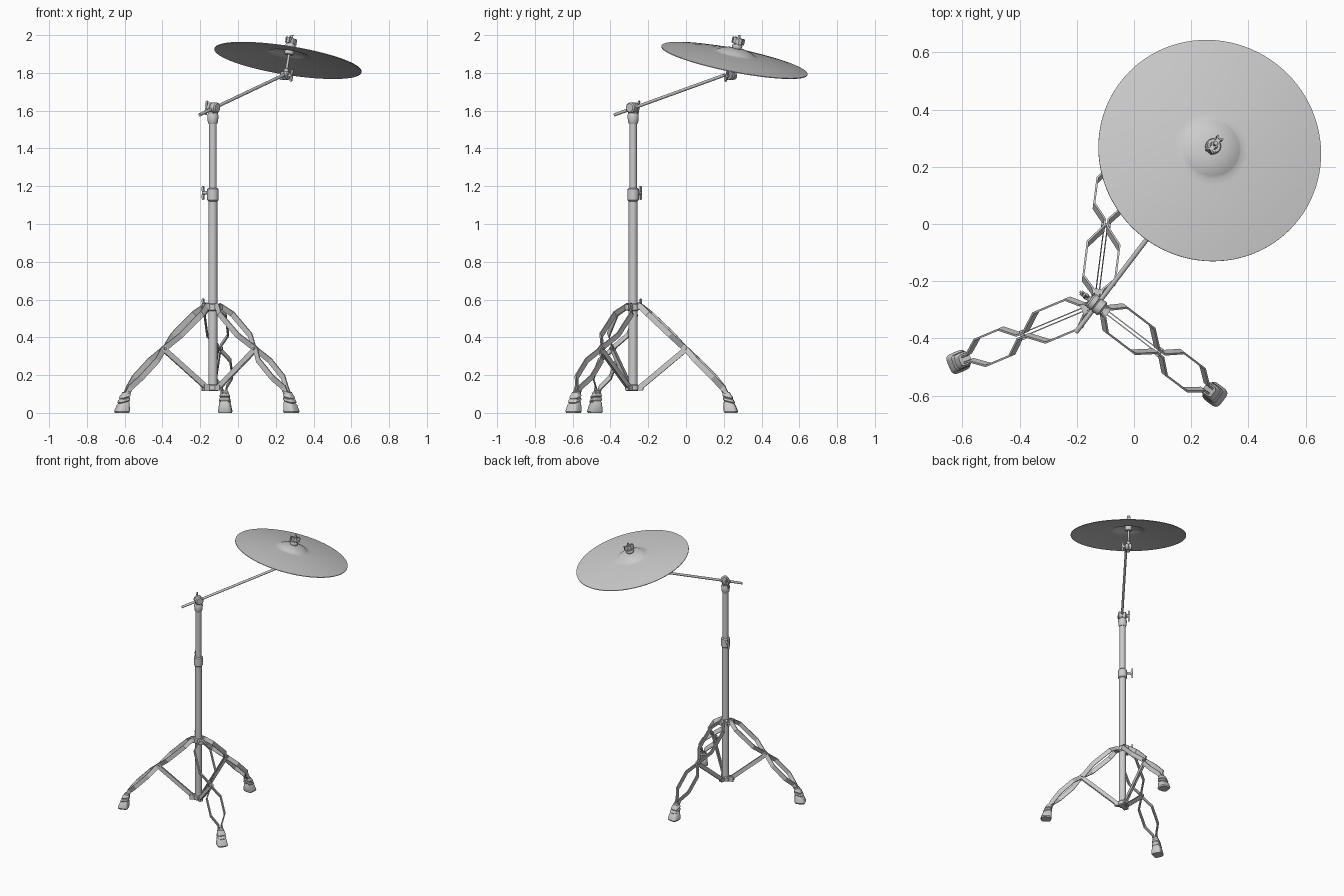
import bpy, bmesh, math
from mathutils import Vector, Matrix

if "Cube" in bpy.data.objects:
    bpy.data.objects.remove(bpy.data.objects["Cube"])

COL = Vector((-0.133, -0.28, 0))              # column position
Z = Vector((0, 0, 1))
KNOB = Vector((-0.79, 0.61, 0)).normalized()  # direction of the wing bolts


def finish(name, bm, smooth=True):
    bmesh.ops.remove_doubles(bm, verts=bm.verts, dist=1e-5)
    bmesh.ops.recalc_face_normals(bm, faces=bm.faces)
    me = bpy.data.meshes.new(name)
    bm.to_mesh(me)
    bm.free()
    ob = bpy.data.objects.new(name, me)
    bpy.context.collection.objects.link(ob)
    if smooth:
        bpy.ops.object.select_all(action='DESELECT')
        bpy.context.view_layer.objects.active = ob
        ob.select_set(True)
        bpy.ops.object.shade_smooth_by_angle(angle=math.radians(35))
    return ob


def lathe(name, profile, origin, axis=Z, n=32):
    """Revolve (radius, height) points round an axis."""
    rot = Z.rotation_difference(axis).to_matrix()
    bm = bmesh.new()
    rings = [[bm.verts.new(origin + rot @ Vector((r * math.cos(k * math.tau / n),
              r * math.sin(k * math.tau / n), h))) for k in range(n)] for r, h in profile]
    for a, b in zip(rings, rings[1:]):
        for k in range(n):
            j = (k + 1) % n
            bm.faces.new((a[k], a[j], b[j], b[k]))
    return finish(name, bm)


def rod(name, p, q, r, n=20):
    d = q - p
    L = d.length
    return lathe(name, [(0, 0), (r, 0), (r, L), (0, L)], p, d.normalized(), n)


def sleeve(name, z0, z1, r, b=0.006):
    return lathe(name, [(0, z0), (r - b, z0), (r, z0 + b), (r, z1 - b), (r - b, z1), (0, z1)], COL)


def box(name, centre, x, y, z, size, bevel=0.003):
    """Bevelled box on three given axes."""
    bm = bmesh.new()
    bmesh.ops.create_cube(bm, size=1)
    m = Matrix((x * size[0], y * size[1], z * size[2])).transposed().to_4x4()
    m.translation = centre
    bm.transform(m)
    bmesh.ops.bevel(bm, geom=bm.edges[:], offset=bevel, segments=2, affect='EDGES')
    return finish(name, bm)


def wing_bolt(name, base, d, up, stem, span=0.034):
    """Stem with a two-eared plate."""
    rod(name + "_stem", base, base + d * (stem + 0.012), 0.009)
    half = [(0, 0.007), (0.006, 0.016), (0.006, span), (0.013, span + 0.003),
            (0.018, span - 0.004), (0.018, 0.012), (0.014, 0.0)]
    outline = half + [(a, -b) for a, b in reversed(half[:-1])]
    side = d.cross(up).normalized() * 0.004
    bm = bmesh.new()
    vs = [bm.verts.new(base + d * (stem + a) + up * b - side) for a, b in outline]
    f = bm.faces.new(vs)
    ext = bmesh.ops.extrude_face_region(bm, geom=[f])
    bmesh.ops.translate(bm, vec=side * 2, verts=[v for v in ext['geom'] if isinstance(v, bmesh.types.BMVert)])
    finish(name, bm)


def ribbon(name, pts, width_dir, width, thick):
    """Flat strip following a path."""
    bm = bmesh.new()
    rows = [[bm.verts.new(p + width_dir * s * width / 2) for s in (-1, 1)] for p in pts]
    for a, b in zip(rows, rows[1:]):
        bm.faces.new((a[0], a[1], b[1], b[0]))
    ob = finish(name, bm, False)
    m = ob.modifiers.new("thickness", 'SOLIDIFY')
    m.thickness, m.offset, m.use_even_offset = thick, 0, True


# Column tubes and collars
rod("lower_tube", COL + Z * 0.12, COL + Z * 1.16, 0.024, 32)
rod("upper_tube", COL + Z * 1.1, COL + Z * 1.56, 0.02, 32)
sleeve("height_collar", 1.12, 1.19, 0.03)
sleeve("leg_top_collar", 0.54, 0.58, 0.031)
sleeve("leg_bottom_collar", 0.115, 0.15, 0.031)
lathe("top_collar", [(0, 1.53), (0.022, 1.53), (0.027, 1.54), (0.03, 1.575), (0.024, 1.588), (0, 1.588)], COL)
wing_bolt("height_bolt", COL + Z * 1.165 + KNOB * 0.02, KNOB, Z, 0.034)
wing_bolt("leg_bolt", COL + Z * 0.575 + KNOB * 0.02, KNOB, Z, 0.034, 0.028)

# Legs: (radius, height, half spread) along each strip
LEG = [(0.025, 0.572, 0.012), (0.045, 0.56, 0.018), (0.085, 0.525, 0.056), (0.205, 0.412, 0.056),
       (0.265, 0.352, 0.006), (0.29, 0.33, 0.006), (0.34, 0.278, 0.05), (0.43, 0.188, 0.05),
       (0.478, 0.135, 0.012), (0.50, 0.09, 0.010)]
for i, ang in enumerate((82.8, 202.8, 322.8), 1):
    R = Vector((math.cos(math.radians(ang)), math.sin(math.radians(ang)), 0))
    T = Z.cross(R)
    N = (R + Z).normalized()
    for s, tag in ((1, "left"), (-1, "right")):
        ribbon(f"leg_{i}_{tag}_strip", [COL + R * r + Z * z + T * s * h for r, z, h in LEG], N, 0.03, 0.007)
        # Brace: pair of flat bars from the leg joint to the bottom collar
        a, b = COL + R * 0.285 + Z * 0.34, COL + R * 0.035 + Z * 0.133
        d = (b - a).normalized()
        ribbon(f"brace_{i}_{tag}", [a + T * s * 0.006, b + T * s * 0.006], d.cross(T).normalized(), 0.028, 0.004)
    rod(f"leg_{i}_joint_pin", COL + R * 0.278 + Z * 0.342 - T * 0.017, COL + R * 0.278 + Z * 0.342 + T * 0.017, 0.008)
    for z, nm in ((0.133, "bottom"), (0.56, "top")):
        box(f"leg_{i}_{nm}_lug", COL + R * 0.036 + Z * z, R, T, Z, (0.036, 0.03, 0.03))
    # Rubber foot: rounded-square sections with ribs
    rings = [(0.0, 0.522, 0.033), (0.008, 0.522, 0.037), (0.05, 0.515, 0.03), (0.056, 0.513, 0.025),
             (0.062, 0.512, 0.03), (0.074, 0.509, 0.028), (0.078, 0.508, 0.023), (0.084, 0.506, 0.027),
             (0.095, 0.504, 0.025), (0.1, 0.502, 0.021), (0.113, 0.496, 0.02)]
    bm = bmesh.new()
    loops = []
    for z, r, w in rings:
        loop = []
        for k in range(24):
            c, sn = math.cos(k * math.tau / 24), math.sin(k * math.tau / 24)
            sq = lambda v: math.copysign(abs(v) ** 0.5, v)
            loop.append(bm.verts.new(COL + R * (r + w * sq(c)) + T * (w * sq(sn))
                                     + Z * (z + (sq(c) * w * -0.25 if z > 0.01 else 0))))
        loops.append(loop)
    for a, b in zip(loops, loops[1:]):
        for k in range(24):
            j = (k + 1) % 24
            bm.faces.new((a[k], a[j], b[j], b[k]))
    bm.faces.new(loops[0])
    bm.faces.new(loops[-1])
    finish(f"foot_{i}", bm)

# Boom arm and its tilter
BOOM0, BOOM1 = Vector((-0.203, -0.378, 1.578)), Vector((0.242, 0.205, 1.789))
B = (BOOM1 - BOOM0).normalized()
HUB = COL + Z * 1.615
rod("boom_arm", BOOM0, BOOM1, 0.0085)
lathe("boom_tilter", [(0, -0.032), (0.022, -0.032), (0.028, -0.026), (0.028, -0.003), (0.024, -0.001),
                      (0.024, 0.001), (0.028, 0.003), (0.028, 0.02), (0.02, 0.026), (0, 0.026)], HUB, KNOB)
box("boom_tilter_neck", HUB - Z * 0.025, KNOB, Z.cross(KNOB), Z, (0.03, 0.034, 0.04))
wing_bolt("boom_bolt", HUB + KNOB * 0.02, KNOB, (Z * 0.98 + B * 0.2).normalized(), 0.012, 0.036)

# Cymbal axis, post and tilter
RIM = Vector((0.265, 0.257, 1.868))
A = Vector((0.155, 0.19, 0.97)).normalized()
rod("cymbal_post", RIM - A * 0.085, RIM + A * 0.136, 0.007)
JOINT = RIM - A * 0.085
lathe("cymbal_tilter", [(0, -0.024), (0.018, -0.024), (0.022, -0.02), (0.022, -0.002), (0.019, 0),
                        (0.022, 0.002), (0.022, 0.02), (0.018, 0.024), (0, 0.024)], JOINT, KNOB)
box("boom_end_clamp", JOINT - B * 0.026, B, KNOB, B.cross(KNOB), (0.036, 0.026, 0.026))
lathe("post_socket", [(0, 0), (0.013, 0), (0.013, 0.035), (0.01, 0.038), (0, 0.038)], JOINT, A)
wing_bolt("cymbal_tilter_bolt", JOINT - KNOB * 0.02, -KNOB, A, 0.01, 0.03)

# Cymbal: bowed plate with a raised bell
TOP = [(0.394, 0), (0.33, 0.011), (0.26, 0.021), (0.19, 0.029), (0.13, 0.034), (0.107, 0.036),
       (0.098, 0.041), (0.08, 0.051), (0.055, 0.059), (0.03, 0.063), (0.008, 0.064)]
lathe("cymbal", [(r, h - 0.004) for r, h in reversed(TOP)] + TOP + [(0.008, 0.06)], RIM, A, 96)

# Felts, washer and top wing nut
lathe("lower_felt", [(0.007, 0.03), (0.022, 0.03), (0.025, 0.036), (0.025, 0.052), (0.022, 0.058), (0.007, 0.058)], RIM, A)
lathe("upper_felt", [(0.007, 0.064), (0.024, 0.064), (0.027, 0.069), (0.027, 0.08), (0.024, 0.085), (0.007, 0.085)], RIM, A)
lathe("washer", [(0, 0.085), (0.021, 0.085), (0.021, 0.09), (0.014, 0.09), (0.012, 0.115), (0, 0.115)], RIM, A)
UP = A.cross(KNOB).normalized()
box("top_nut", RIM + A * 0.104, UP, A.cross(UP), A, (0.056, 0.016, 0.022), 0.005)
